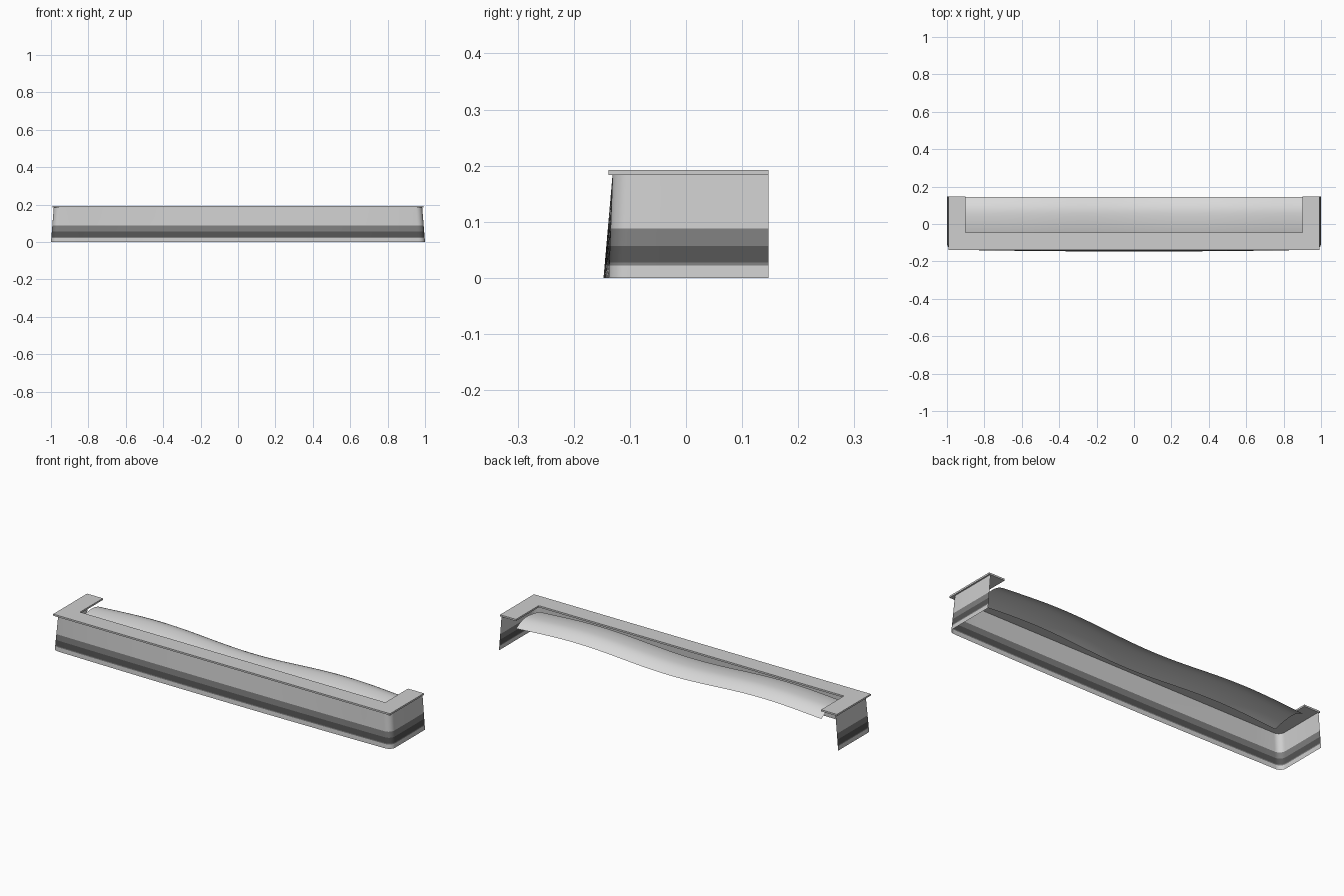
import bpy, bmesh, math

cube = bpy.data.objects.get("Cube")
if cube:
    bpy.data.objects.remove(cube, do_unlink=True)

BACK = 0.147


def material(name, value):
    m = bpy.data.materials.new(name)
    m.use_nodes = True
    colour = (value, value, value, 1)
    m.diffuse_color = colour
    m.node_tree.nodes["Principled BSDF"].inputs["Base Color"].default_value = colour
    return m


light = material("light_grey", 0.62)
mid = material("mid_grey", 0.21)
dark = material("dark_grey", 0.09)
pale = material("pale_sheet", 0.70)


def finish(bm, name, mats, smooth=True):
    mesh = bpy.data.meshes.new(name)
    bm.to_mesh(mesh)
    bm.free()
    for m in mats:
        mesh.materials.append(m)
    ob = bpy.data.objects.new(name, mesh)
    bpy.context.collection.objects.link(ob)
    if smooth:
        bpy.ops.object.select_all(action="DESELECT")
        ob.select_set(True)
        bpy.context.view_layer.objects.active = ob
        bpy.ops.object.shade_smooth_by_angle(angle=math.radians(35))
    return ob


def loft(rows, name, mats, band=lambda z: 0):
    """Skin a list of equal-length point rows, colouring faces by height."""
    bm = bmesh.new()
    grid = [[bm.verts.new(p) for p in row] for row in rows]
    for a, b in zip(grid, grid[1:]):
        for i in range(len(a) - 1):
            f = bm.faces.new((a[i], a[i + 1], b[i + 1], b[i]))
            f.material_index = band(f.calc_center_median().z)
    return finish(bm, name, mats)


# Top rim: flat U-shaped plate, open at the back
def rim():
    outer, inner, front, lip = 0.993, 0.9, -0.138, -0.045
    outline = [(-outer, front), (outer, front), (outer, BACK), (inner, BACK),
               (inner, lip), (-inner, lip), (-inner, BACK), (-outer, BACK)]
    bm = bmesh.new()
    face = bm.faces.new([bm.verts.new((x, y, 0.183)) for x, y in outline])
    up = bmesh.ops.extrude_face_region(bm, geom=[face])["geom"]
    bmesh.ops.translate(bm, vec=(0, 0, 0.009),
                        verts=[v for v in up if isinstance(v, bmesh.types.BMVert)])
    if not face.is_valid or len(bm.faces) < 10:
        bm.faces.new([v for v in bm.verts if v.co.z < 0.185])
    bmesh.ops.recalc_face_normals(bm, faces=bm.faces)
    finish(bm, "top_rim", [light], smooth=False)


rim()


# Skirt: flared wall with rounded front corners and a slightly bowed front
def skirt_row(z):
    t = 1 - z / 0.183
    half, front, r = 0.985 + 0.015 * t, -0.131 - 0.007 * t, 0.035
    right = [(half, BACK), (half, 0.05)]
    for k in range(9):
        a = math.radians(90 * k / 8)
        right.append((half - r + r * math.cos(a), front + r - r * math.sin(a)))
    span = half - r
    straight = [(span * (1 - k / 8), front) for k in range(1, 16)]
    left = [(-x, y) for x, y in reversed(right)]
    row = []
    for x, y in right + straight + left:
        if y < front + 0.001:
            y -= 0.009 * t * (1 - (x / span) ** 2)
        row.append((x, y, z))
    return row


def skirt_band(z):
    if 0.027 < z < 0.057:
        return 2
    return 1 if 0.022 < z < 0.088 else 0


levels = [0, 0.022, 0.027, 0.057, 0.088, 0.135, 0.183]
loft([skirt_row(z) for z in reversed(levels)], "skirt", [light, mid, dark], skirt_band)


# Sagging sheet inside the opening: wavy along its length, domed across
def crest(x):
    return 0.177 - 0.012 * math.cos(math.tau * x / 1.1)


def sheet_row(y):
    u = (y - 0.06) / 0.1
    drop = 0.014 * u * u if u < 0 else 0.042 * u * u
    xs = [-0.9 + 1.8 * i / 48 for i in range(49)]
    return [(x, y, crest(x) - drop) for x in xs]


loft([sheet_row(-0.06 + 0.205 * k / 14) for k in range(15)], "sheet", [pale])
